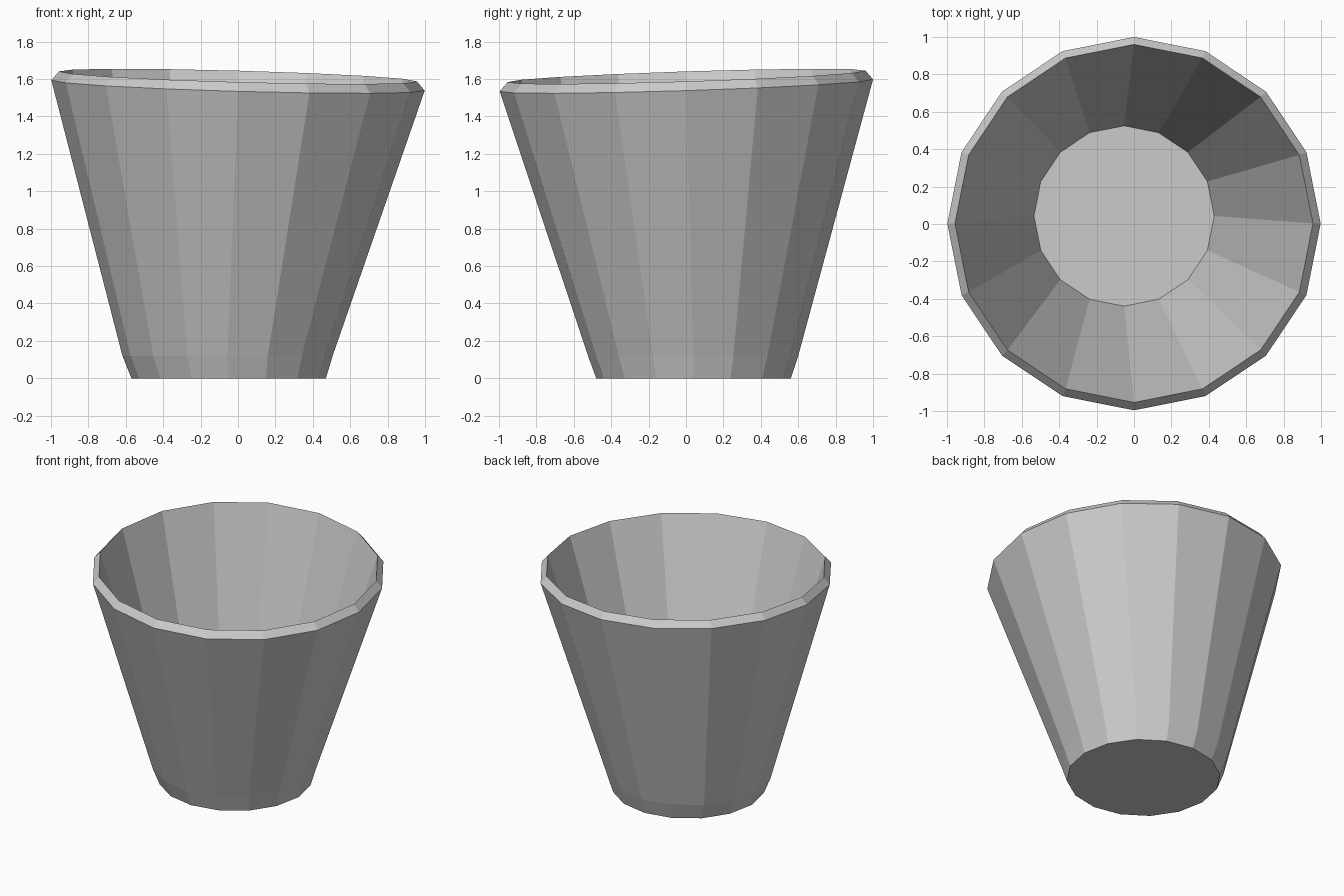
import bpy, bmesh
from math import cos, sin, tau

if "Cube" in bpy.data.objects:
    bpy.data.objects.remove(bpy.data.objects["Cube"])

SIDES = 16
TILT_X, TILT_Y = -0.028, 0.032   # slope of the slanted rim

# Rings from outer base, up over the rim, down to the inner floor:
# radius, centre x, centre y, height, slanted
RINGS = [
    (0.52, -0.05, 0.04, 0.0, 0),
    (0.562, -0.056, 0.038, 0.12, 0),
    (0.998, 0.0, 0.002, 1.566, 1),
    (0.957, 0.0, 0.003, 1.614, 1),
    (0.482, -0.053, 0.043, 0.05, 0),
]


def add_ring(bm, r, cx, cy, z, slanted):
    ring = []
    for i in range(SIDES):
        x, y = cx + r * cos(tau * i / SIDES), cy + r * sin(tau * i / SIDES)
        ring.append(bm.verts.new((x, y, z + slanted * (TILT_X * x + TILT_Y * y))))
    return ring


# Cup shell: walls, rim, floor and underside
bm = bmesh.new()
rings = [add_ring(bm, *spec) for spec in RINGS]
for low, high in zip(rings, rings[1:]):
    for i in range(SIDES):
        j = (i + 1) % SIDES
        bm.faces.new((low[i], low[j], high[j], high[i]))
bm.faces.new(rings[0][::-1])
bm.faces.new(rings[-1])
bmesh.ops.recalc_face_normals(bm, faces=bm.faces)

mesh = bpy.data.meshes.new("cup")
bm.to_mesh(mesh)
bm.free()
bpy.context.collection.objects.link(bpy.data.objects.new("cup", mesh))
